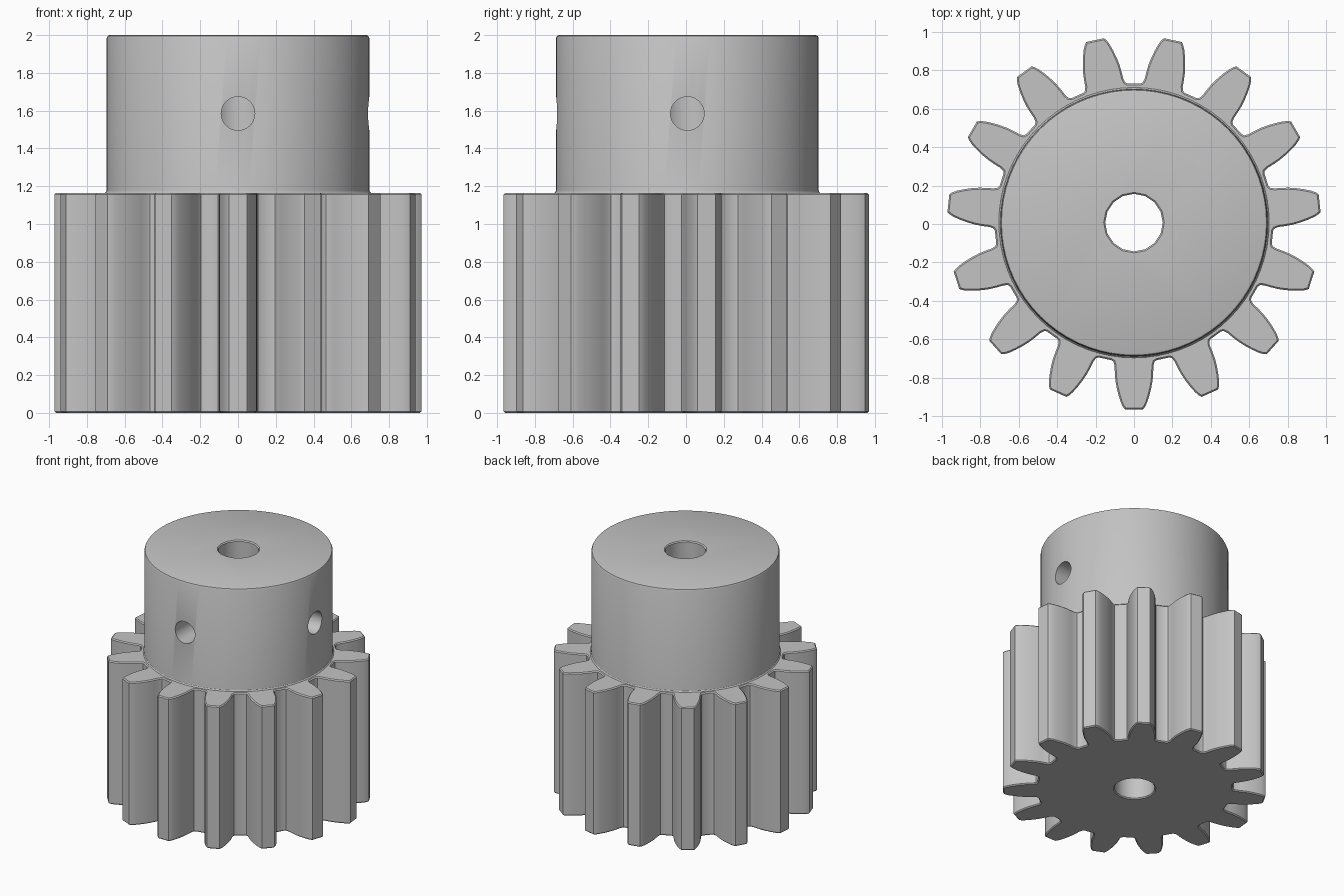
import bpy, bmesh, math
from mathutils import Matrix, Vector

cube = bpy.data.objects.get("Cube")
if cube:
    bpy.data.objects.remove(cube, do_unlink=True)

TEETH = 15
CY = 0.007          # axis position in y
GEAR_H = 1.165
HOLE_Z = 1.585

steel = bpy.data.materials.new("grey_steel")
steel.use_nodes = True
grey = (0.55, 0.55, 0.55, 1)
steel.diffuse_color = grey
steel.node_tree.nodes["Principled BSDF"].inputs["Base Color"].default_value = grey


def finish(name, bm):
    """Turn a bmesh into a named object."""
    bmesh.ops.recalc_face_normals(bm, faces=bm.faces)
    mesh = bpy.data.meshes.new(name)
    bm.to_mesh(mesh)
    bm.free()
    mesh.materials.append(steel)
    obj = bpy.data.objects.new(name, mesh)
    bpy.context.collection.objects.link(obj)
    return obj


def lathe(name, profile, sides):
    """Closed solid of revolution from (radius, z) pairs."""
    bm = bmesh.new()
    rings = []
    for r, z in profile:
        angles = [math.tau * i / sides for i in range(sides)]
        rings.append([bm.verts.new((r * math.cos(a), CY + r * math.sin(a), z)) for a in angles])
    for low, high in zip(rings, rings[1:]):
        for i in range(sides):
            j = (i + 1) % sides
            bm.faces.new((low[i], low[j], high[j], high[i]))
    bm.faces.new(rings[0])
    bm.faces.new(rings[-1])
    return finish(name, bm)


def radial_cutter(name, direction):
    """Cylinder running from the axis out through the hub wall."""
    bm = bmesh.new()
    d = Vector(direction)
    turn = d.to_track_quat("Z", "Y").to_matrix().to_4x4()
    place = Matrix.Translation(Vector((0, CY, HOLE_Z)) + d * 0.45)
    bmesh.ops.create_cone(bm, cap_ends=True, segments=32, radius1=0.089,
                          radius2=0.089, depth=0.9, matrix=place @ turn)
    return finish(name, bm)


# Pinion: half a tooth as (distance along tooth axis, half width), mirrored and repeated
half = [(0.716, 0.118), (0.724, 0.107), (0.745, 0.101), (0.78, 0.1), (0.82, 0.097),
        (0.86, 0.09), (0.9, 0.08), (0.935, 0.069), (0.958, 0.058), (0.972, 0.047)]
tooth = [(r, -w) for r, w in half] + [(r, w) for r, w in reversed(half)]
bm = bmesh.new()
outline = []
for k in range(TEETH):
    a = -math.pi / 2 + math.tau * k / TEETH
    c, s = math.cos(a), math.sin(a)
    outline += [bm.verts.new((r * c - w * s, CY + r * s + w * c, 0)) for r, w in tooth]
base = bm.faces.new(outline)
top = bmesh.ops.extrude_face_region(bm, geom=[base])["geom"]
bmesh.ops.translate(bm, vec=(0, 0, GEAR_H),
                    verts=[v for v in top if isinstance(v, bmesh.types.BMVert)])
gear = finish("pinion_gear", bm)

# Softened end edges of the teeth
bevel = gear.modifiers.new("edge_bevel", "BEVEL")
bevel.width = 0.008
bevel.segments = 1
bevel.limit_method = "ANGLE"
bevel.angle_limit = math.radians(75)
bevel.use_clamp_overlap = False

# Hub with a small foot fillet and a chamfered rim
hub = lathe("hub", [(0.68, 1.1), (0.704, GEAR_H), (0.697, 1.172), (0.695, 1.182),
                    (0.695, 1.985), (0.69, 1.996), (0.68, 2.0)], 72)

# Shaft bore with chamfered mouths, and two set screw holes
bore = lathe("bore_cutter", [(0.168, -0.01), (0.15, 0.008), (0.15, 1.992), (0.168, 2.01)], 16)
front_hole = radial_cutter("front_hole_cutter", (0, -1, 0))
left_hole = radial_cutter("left_hole_cutter", (1, 0, 0))

steps = [(hub, "UNION"), (bore, "DIFFERENCE"), (front_hole, "DIFFERENCE"), (left_hole, "DIFFERENCE")]
for helper, operation in steps:
    mod = gear.modifiers.new(helper.name, "BOOLEAN")
    mod.operation = operation
    mod.solver = "EXACT"
    mod.object = helper

bpy.ops.object.select_all(action="DESELECT")
gear.select_set(True)
bpy.context.view_layer.objects.active = gear
for mod in list(gear.modifiers):
    bpy.ops.object.modifier_apply(modifier=mod.name)
for helper, _ in steps:
    bpy.data.objects.remove(helper, do_unlink=True)

bpy.ops.object.shade_smooth_by_angle(angle=math.radians(32))
